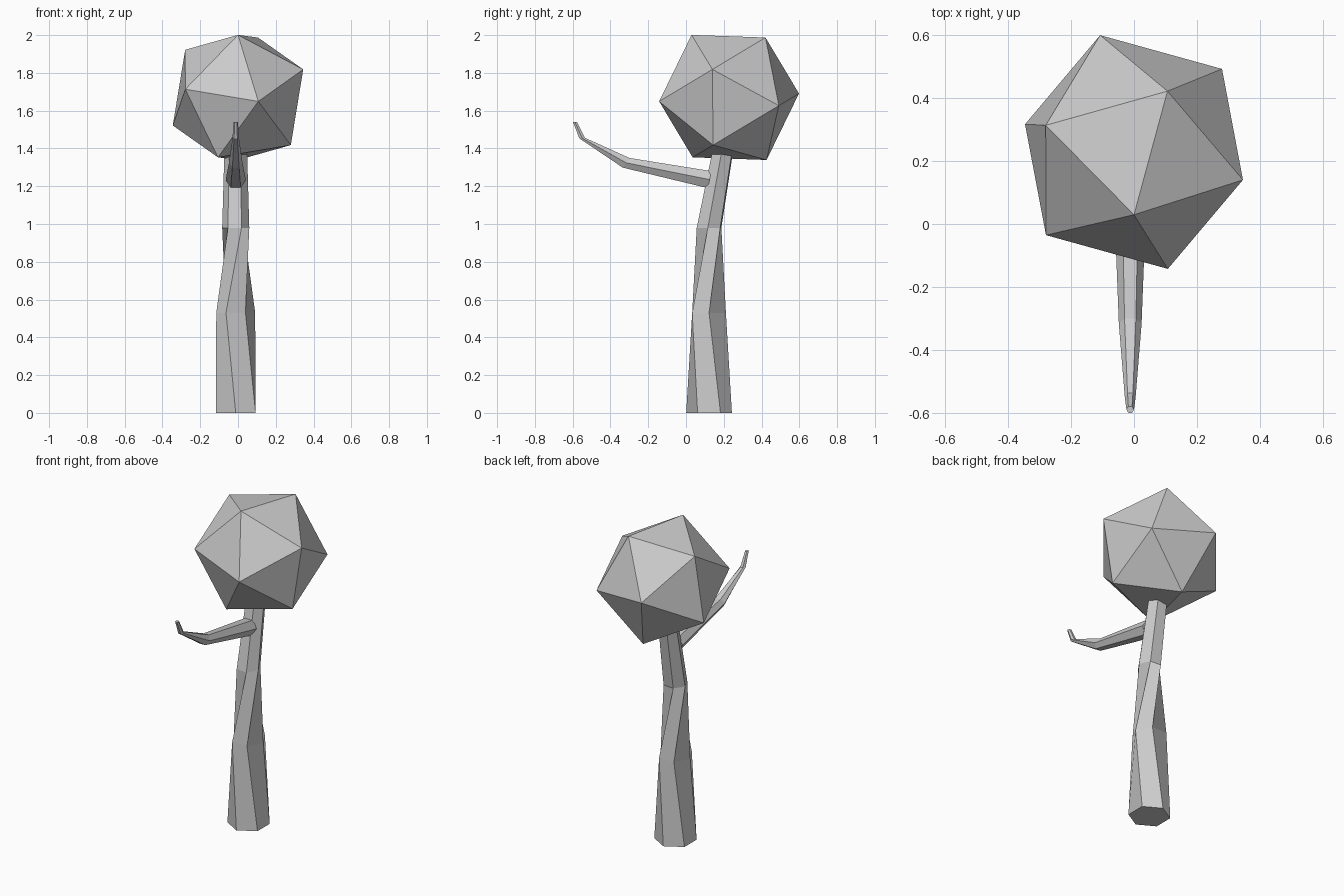
import bpy, bmesh
from math import sin, cos, radians, sqrt
from mathutils import Vector, Matrix

if "Cube" in bpy.data.objects:
    bpy.data.objects.remove(bpy.data.objects["Cube"])


def loft(name, rings, sides=6):
    """Capped tube; each ring = (centre, radius, start angle, u axis, v axis)."""
    bm = bmesh.new()
    loops = []
    for centre, r, start, u, v in rings:
        u, v = Vector(u).normalized(), Vector(v).normalized()
        angles = [radians(start + 360 * i / sides) for i in range(sides)]
        loops.append([bm.verts.new(Vector(centre) + r * (cos(a) * u + sin(a) * v))
                      for a in angles])
    for a, b in zip(loops, loops[1:]):
        for i in range(sides):
            j = (i + 1) % sides
            bm.faces.new((a[i], a[j], b[j], b[i]))
    bm.faces.new(loops[0])
    bm.faces.new(loops[-1])
    bmesh.ops.recalc_face_normals(bm, faces=bm.faces)
    mesh = bpy.data.meshes.new(name)
    bm.to_mesh(mesh)
    bm.free()
    obj = bpy.data.objects.new(name, mesh)
    bpy.context.collection.objects.link(obj)
    return obj


# Twisted hexagonal trunk, leaning back above the last bend
X, Y = (1, 0, 0), (0, 1, 0)
loft("trunk", [
    ((-0.012, 0.122, 0.00), 0.121, -90, X, Y),
    ((-0.012, 0.122, 0.53), 0.103, -120, X, Y),
    ((-0.012, 0.122, 0.98), 0.072, -65, X, Y),
    ((-0.012, 0.210, 1.47), 0.058, -65, X, Y),
])

# Tapering branch reaching forward and curling up (v axis = ring's up direction)
loft("branch", [
    ((-0.012, 0.125, 1.235), 0.053, 0, X, (0, 0.2, 1)),
    ((-0.012, -0.317, 1.324), 0.036, 0, X, (0, 0.7, 1)),
    ((-0.012, -0.550, 1.455), 0.017, 0, X, (0, 1, 0.1)),
    ((-0.012, -0.588, 1.540), 0.012, 0, X, (0, 1, 0.05)),
])

# Tilted icosahedron crown: one corner points along "pole", the next along "side"
bpy.ops.mesh.primitive_ico_sphere_add(subdivisions=1, radius=0.386)
crown = bpy.context.object
crown.name = "crown"
pole = Vector((0, -0.198, 0.33)).normalized()
side = Vector((0.345, -0.088, 0.148))
side = (side - side.dot(pole) * pole).normalized()
rot = Matrix((side, pole.cross(side), pole)).transposed()
crown.matrix_world = Matrix.Translation((0, 0.228, 1.67)) @ rot.to_4x4()
